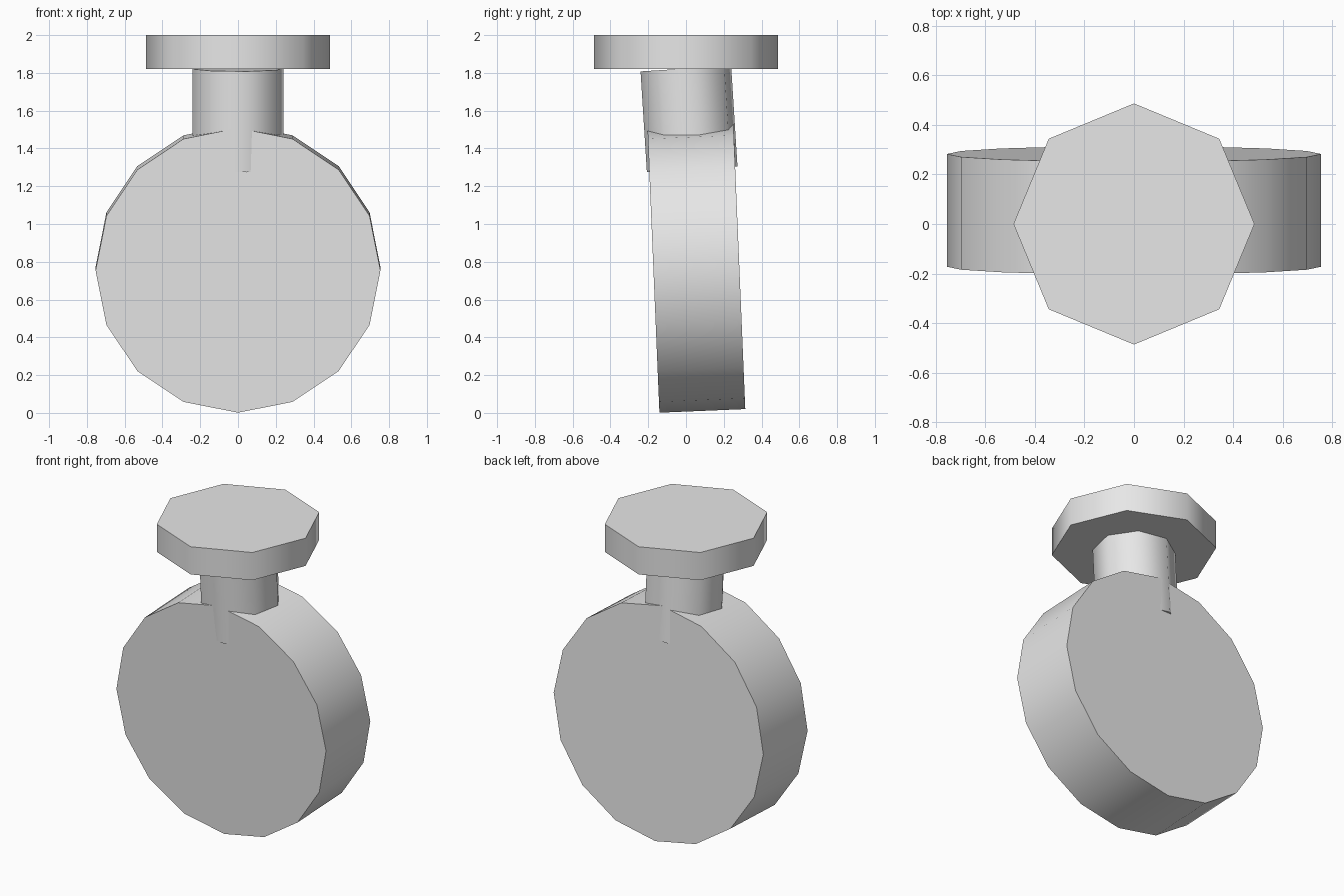
import bpy, bmesh
from math import radians
from mathutils import Matrix

cube = bpy.data.objects.get("Cube")
if cube:
    bpy.data.objects.remove(cube, do_unlink=True)

grey = bpy.data.materials.new("plain grey")
grey.use_nodes = True
grey.diffuse_color = (0.8, 0.8, 0.8, 1)
grey.node_tree.nodes["Principled BSDF"].inputs["Base Color"].default_value = grey.diffuse_color


def cylinder(name, sides, radius, depth, centre, tilt=0, spin=0):
    """Capped prism, spun on its own axis, then tilted about x."""
    turn = Matrix.Rotation(radians(tilt), 4, 'X') @ Matrix.Rotation(radians(spin), 4, 'Z')
    bm = bmesh.new()
    bmesh.ops.create_cone(bm, cap_ends=True, segments=sides, radius1=radius,
                          radius2=radius, depth=depth,
                          matrix=Matrix.Translation(centre) @ turn)
    mesh = bpy.data.meshes.new(name)
    bm.to_mesh(mesh)
    bm.free()
    mesh.materials.append(grey)
    obj = bpy.data.objects.new(name, mesh)
    bpy.context.collection.objects.link(obj)
    # Rounded walls, crisp rims
    bpy.ops.object.select_all(action='DESELECT')
    obj.select_set(True)
    bpy.context.view_layer.objects.active = obj
    bpy.ops.object.shade_smooth_by_angle(angle=radians(60))
    return obj


# Round flat body, leaning slightly forward
cylinder("body", 16, 0.754, 0.455, (0, 0.055, 0.764), tilt=-87.6)
# Neck sunk into the body
cylinder("neck", 8, 0.245, 0.535, (0, 0.016, 1.556), tilt=3.6, spin=11.25)
# Wide stopper on top
cylinder("stopper", 8, 0.486, 0.18, (0, 0, 1.91))
